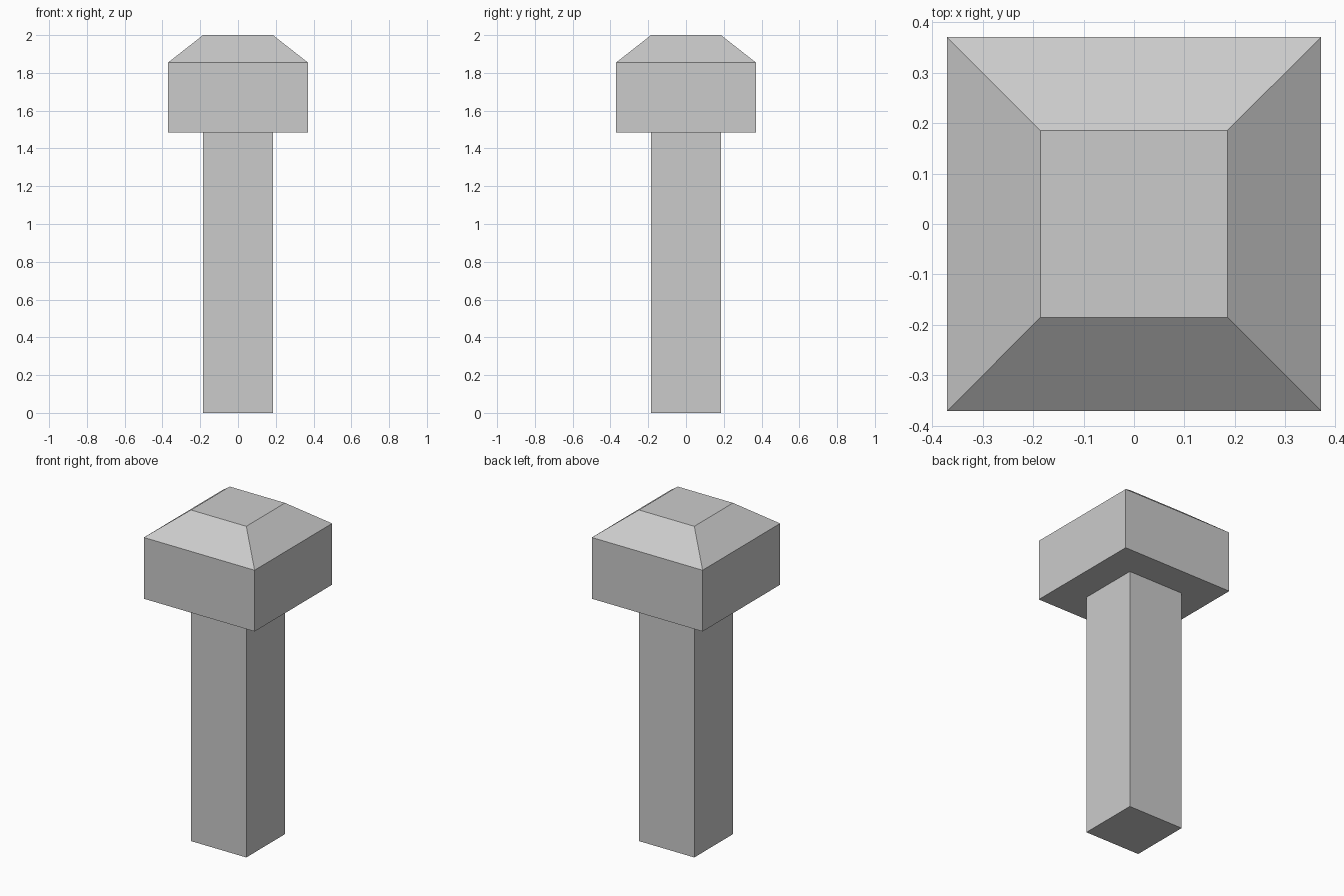
import bpy
import bmesh

cube = bpy.data.objects.get("Cube")
if cube:
    bpy.data.objects.remove(cube, do_unlink=True)

SHAFT_HALF, HEAD_HALF = 0.185, 0.37
HEAD_BOTTOM, HEAD_SHOULDER, HEAD_TOP = 1.485, 1.855, 2.0

grey = bpy.data.materials.new("light grey")
grey.use_nodes = True
colour = (0.6, 0.6, 0.6, 1)
grey.diffuse_color = colour
grey.node_tree.nodes["Principled BSDF"].inputs["Base Color"].default_value = colour


def square_stack(name, levels):
    """Closed solid through square sections given as (half width, height)."""
    bm = bmesh.new()
    rings = [[bm.verts.new((sx * half, sy * half, z))
              for sx, sy in ((-1, -1), (1, -1), (1, 1), (-1, 1))]
             for half, z in levels]
    bm.faces.new(reversed(rings[0]))
    bm.faces.new(rings[-1])
    for low, high in zip(rings, rings[1:]):
        for i in range(4):
            j = (i + 1) % 4
            bm.faces.new((low[i], low[j], high[j], high[i]))
    mesh = bpy.data.meshes.new(name)
    bm.to_mesh(mesh)
    bm.free()
    mesh.materials.append(grey)
    obj = bpy.data.objects.new(name, mesh)
    bpy.context.collection.objects.link(obj)
    return obj


# Square shaft
square_stack("shaft", [(SHAFT_HALF, 0), (SHAFT_HALF, HEAD_BOTTOM)])

# Wide block head with a chamfered top
square_stack("head", [(HEAD_HALF, HEAD_BOTTOM), (HEAD_HALF, HEAD_SHOULDER),
                      (SHAFT_HALF, HEAD_TOP)])
